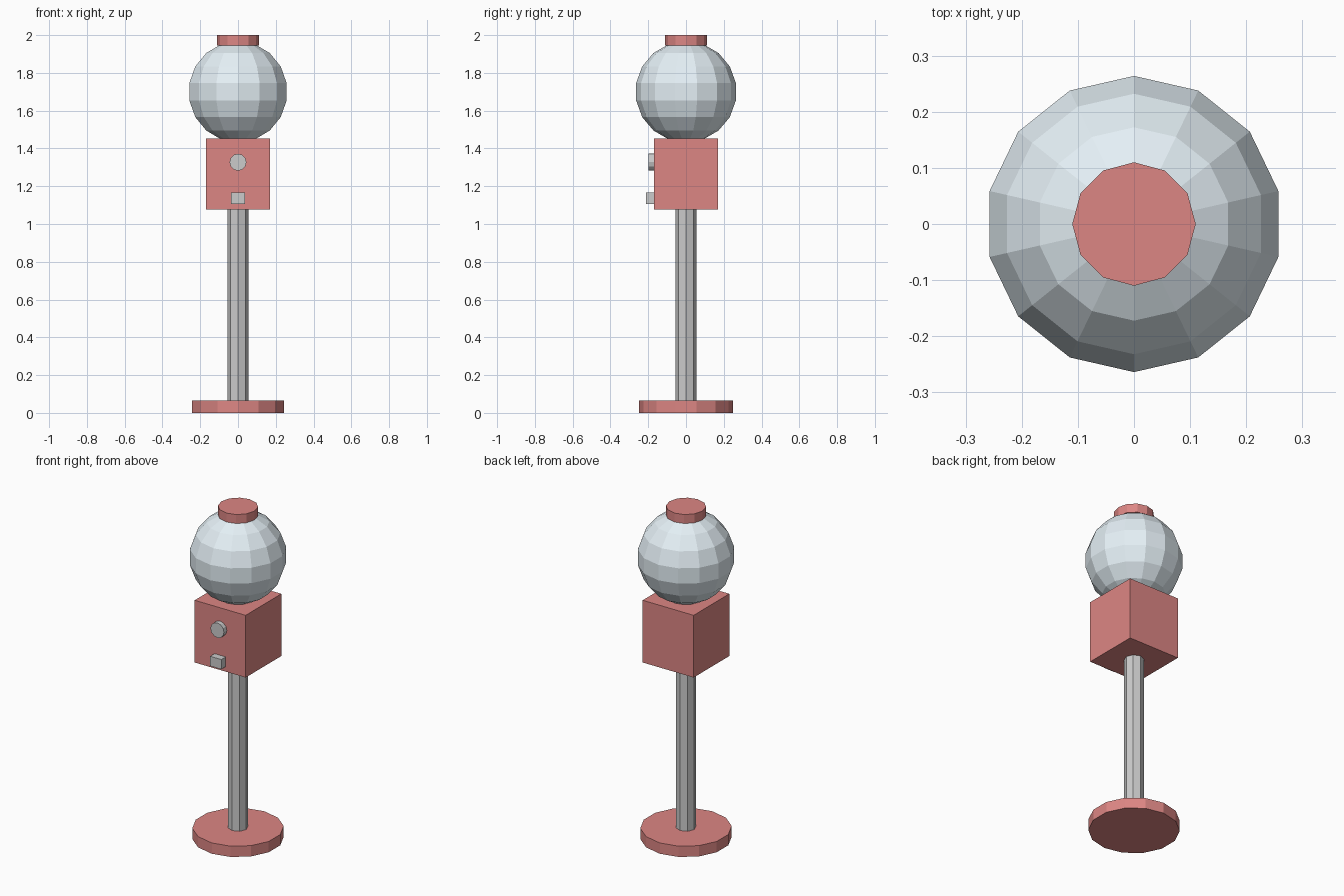
import bpy
from math import pi

if "Cube" in bpy.data.objects:
    bpy.data.objects.remove(bpy.data.objects["Cube"])


def material(name, rgb):
    m = bpy.data.materials.new(name)
    m.diffuse_color = (*rgb, 1)
    m.use_nodes = True
    m.node_tree.nodes["Principled BSDF"].inputs["Base Color"].default_value = m.diffuse_color
    return m


RED = material("red_paint", (0.72, 0.24, 0.23))
GLASS = material("pale_glass", (0.78, 0.87, 0.92))


def finish(name, mat):
    ob = bpy.context.object
    ob.name = name
    if mat:
        ob.data.materials.append(mat)
    return ob


def cylinder(name, sides, radius, z0, z1, mat=None):
    bpy.ops.mesh.primitive_cylinder_add(vertices=sides, radius=radius, depth=z1 - z0,
                                        location=(0, 0, (z0 + z1) / 2))
    return finish(name, mat)


def box(name, lo, hi, mat=None):
    bpy.ops.mesh.primitive_cube_add(size=1, location=[(a + b) / 2 for a, b in zip(lo, hi)])
    bpy.context.object.scale = [b - a for a, b in zip(lo, hi)]
    bpy.ops.object.transform_apply(location=False, rotation=False, scale=True)
    return finish(name, mat)


# Stand
cylinder("base", 14, 0.25, 0, 0.065, RED)
cylinder("pole", 8, 0.055, 0.06, 1.08)

# Dispenser body
box("dispenser_box", (-0.17, -0.17, 1.077), (0.17, 0.17, 1.452), RED)

# Globe and lid
bpy.ops.mesh.primitive_uv_sphere_add(segments=14, ring_count=9, radius=0.268,
                                     location=(0, 0, 1.70))
finish("globe", GLASS)
cylinder("lid", 12, 0.11, 1.946, 2.0, RED)

# Coin knob on the front, with its axis along y
bpy.ops.mesh.primitive_cylinder_add(vertices=12, radius=0.045, depth=0.04,
                                    location=(0, -0.178, 1.327), rotation=(pi / 2, 0, 0))
finish("coin_knob", None)

# Chute below the knob
box("chute", (-0.037, -0.212, 1.107), (0.037, -0.16, 1.166))
